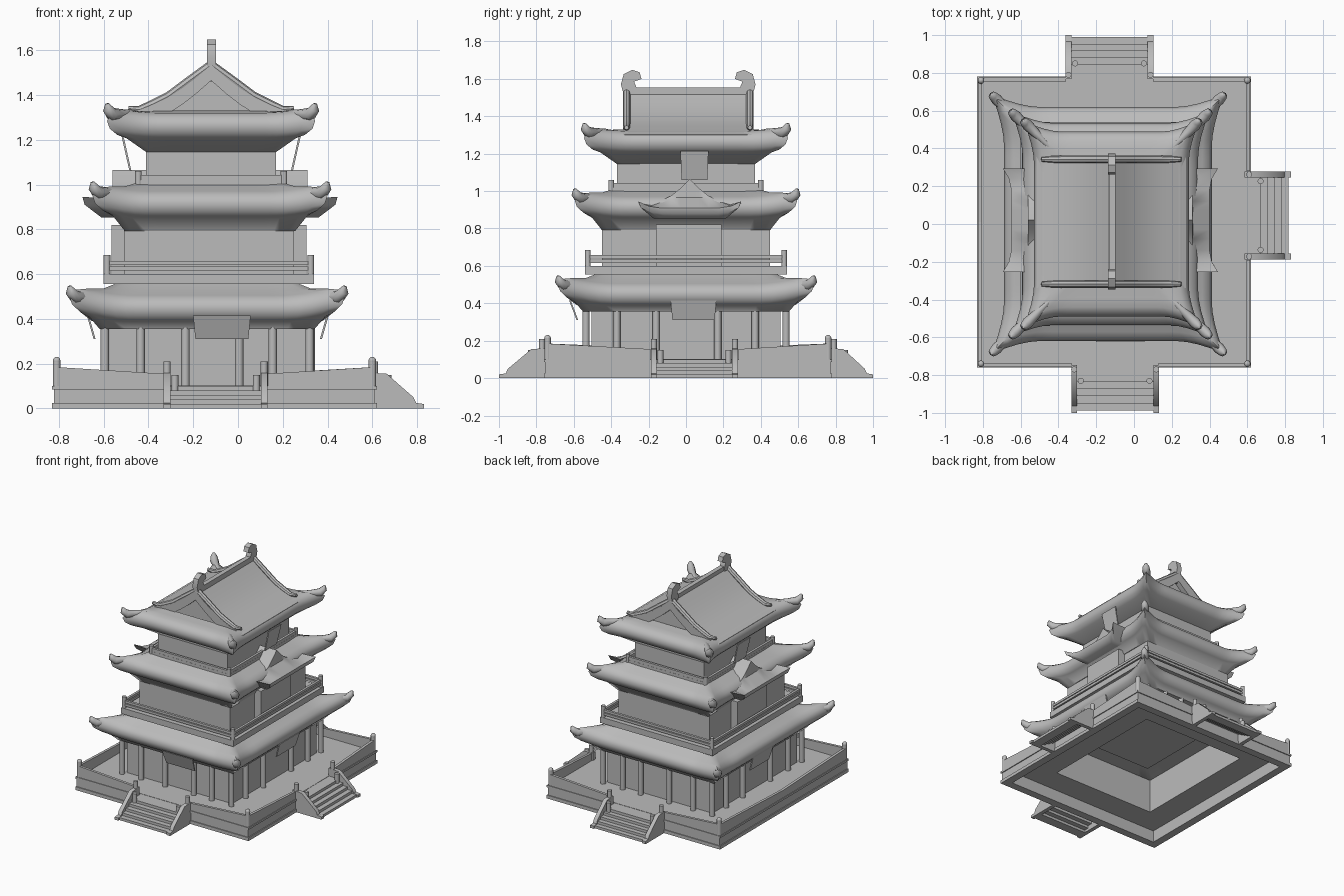
import bpy, bmesh, math
from mathutils import Matrix, Vector

if "Cube" in bpy.data.objects:
    bpy.data.objects.remove(bpy.data.objects["Cube"], do_unlink=True)

stone = bpy.data.materials.new("stone grey")
stone.use_nodes = True
GREY = (0.5, 0.5, 0.5, 1)
stone.diffuse_color = GREY
stone.node_tree.nodes["Principled BSDF"].inputs["Base Color"].default_value = GREY


def finish(name, bm, angle=40):
    bmesh.ops.recalc_face_normals(bm, faces=bm.faces)
    me = bpy.data.meshes.new(name)
    bm.to_mesh(me)
    bm.free()
    ob = bpy.data.objects.new(name, me)
    bpy.context.collection.objects.link(ob)
    me.materials.append(stone)
    bpy.ops.object.select_all(action="DESELECT")
    ob.select_set(True)
    bpy.context.view_layer.objects.active = ob
    bpy.ops.object.shade_smooth_by_angle(angle=math.radians(angle))


def box(bm, x0, x1, y0, y1, z0, z1):
    m = Matrix.Translation(((x0 + x1) / 2, (y0 + y1) / 2, (z0 + z1) / 2))
    bmesh.ops.create_cube(bm, size=1, matrix=m @ Matrix.Diagonal((x1 - x0, y1 - y0, z1 - z0, 1)))


def post(bm, x, y, z0, z1, r):
    bmesh.ops.create_cone(bm, cap_ends=True, segments=12, radius1=r, radius2=r,
                          depth=z1 - z0, matrix=Matrix.Translation((x, y, (z0 + z1) / 2)))


def prism(bm, pts, lo, hi, place):
    """Extrude a 2D outline; place(u, w, depth) gives the 3D point."""
    a = [bm.verts.new(place(u, w, lo)) for u, w in pts]
    b = [bm.verts.new(place(u, w, hi)) for u, w in pts]
    bm.faces.new(a)
    bm.faces.new(b[::-1])
    for i in range(len(pts)):
        j = (i + 1) % len(pts)
        bm.faces.new((a[i], a[j], b[j], b[i]))


def tube(bm, path, radii, n=8):
    """Round bar along a path, with its own radius at each point."""
    rings = []
    for i, p in enumerate(path):
        d = (path[min(i + 1, len(path) - 1)] - path[max(i - 1, 0)]).normalized()
        s = d.cross(Vector((0, 0, 1))).normalized()
        t = s.cross(d)
        ang = [2 * math.pi * k / n for k in range(n)]
        rings.append([bm.verts.new(p + radii[i] * (s * math.cos(a) + t * math.sin(a))) for a in ang])
    for a, b in zip(rings, rings[1:]):
        for k in range(n):
            bm.faces.new((a[k], a[k - 1], b[k - 1], b[k]))
    bm.faces.new(rings[0])
    bm.faces.new(rings[-1])


# Skirt roof lip: inset from eave, height above its underside, corner flare
LIP = [(.05, .12, .6), (.015, .10, .9), (0, .065, 1), (.012, .03, 1), (.035, .006, .8), (.055, 0, .5)]


def eave_roof(name, cx, hx, hy, z0, out, lift, rise, bracket, drop):
    """Curved skirt roof whose underside steps in over a bracket band."""
    bm = bmesh.new()
    n, rings = 24, []
    top = [(.16, rise, 0), (.10, .12 + (rise - .12) * .35, .2)]
    for d, z, e in top + LIP + [(bracket, -drop, 0), (.24, -drop, 0)]:
        ring = []
        for side in range(4):
            along, across = ((hx, hy), (hy, hx))[side % 2]
            for k in range(n):
                t = -1 + 2 * k / n
                f = e * max(0, (abs(t) - .66) / .34) ** 2
                p = Vector((t * (along - d) + math.copysign(out * f, t), -(across - d) - out * f, z0 + z + lift * f))
                p.rotate(Matrix.Rotation(side * math.pi / 2, 3, "Z"))
                ring.append(bm.verts.new(p + Vector((cx, 0, 0))))
        rings.append(ring)
    for a, b in zip(rings, rings[1:]):
        for k in range(len(a)):
            bm.faces.new((a[k - 1], a[k], b[k], b[k - 1]))
    # Upturned corner horns
    for sx in (-1, 1):
        for sy in (-1, 1):
            path = [Vector((cx + sx * (hx + o), sy * (hy + o), z0 + z)) for o, z in
                    ((-.11, .115), (-.06, .118), (-.01, .113), (out * .6, .114), (out * .92, .138), (out, .162))]
            tube(bm, path, (.006, .016, .024, .03, .024, .008))
    finish(name, bm, 60)


def railing(name, cx, hx, hy, z0, z1):
    bm = bmesh.new()
    r = .009
    for s in (-1, 1):
        for z in (z0 + (z1 - z0) * .3, z0 + (z1 - z0) * .58):
            box(bm, cx - hx, cx + hx, s * hy - r, s * hy + r, z - r, z + r)
            box(bm, cx + s * hx - r, cx + s * hx + r, -hy, hy, z - r, z + r)
        for t in (-1, 1):
            post(bm, cx + s * hx, t * hy, z0, z1, .015)
    finish(name, bm)


def storey(name, cx, hx, hy, z0, z1):
    bm = bmesh.new()
    box(bm, cx - hx, cx + hx, -hy, hy, z0, z1)
    finish(name, bm)


# Terrace: hollow plinth, floor and parapet
X0, X1, Y0, Y1 = -.83, .62, -.76, .78
bm = bmesh.new()
for w, z0, z1 in ((.06, 0, .025), (.053, .025, .085), (.06, .085, .1)):
    g = .06 - w
    box(bm, X0 + g, X1 - g, Y0 + g, Y0 + .06, z0, z1)
    box(bm, X0 + g, X1 - g, Y1 - .06, Y1 - g, z0, z1)
    box(bm, X0 + g, X0 + .06, Y0 + .06, Y1 - .06, z0, z1)
    box(bm, X1 - .06, X1 - g, Y0 + .06, Y1 - .06, z0, z1)
finish("plinth", bm)

WX, WY, CX1 = .44, .505, -.135
bm = bmesh.new()
box(bm, X0 + .03, X1 - .03, Y0 + .03, -WY, .092, .102)
box(bm, X0 + .03, X1 - .03, WY, Y1 - .03, .092, .102)
box(bm, X0 + .03, CX1 - WX, -WY, WY, .092, .102)
box(bm, CX1 + WX, X1 - .03, -WY, WY, .092, .102)
finish("terrace_floor", bm)

bm = bmesh.new()


def parapet(a, b, fixed, axis):
    """Thin wall, higher at its corner end a than at b."""
    place = (lambda u, w, d: (u, d, w)) if axis == "x" else (lambda u, w, d: (d, u, w))
    prism(bm, [(a, .095), (b, .095), (b, .155), (a, .185)], fixed - .01, fixed + .01, place)


E = .015
for y, a, b in ((Y0 + E, -.33, .13), (Y1 - E, -.36, .10)):
    parapet(X0 + E, a, y, "x")
    parapet(X1 - E, b, y, "x")
parapet(Y0 + E, -.19, X1 - E, "y")
parapet(Y1 - E, .28, X1 - E, "y")
parapet(Y0 + E, .01, X0 + E, "y")
parapet(Y1 - E, .01, X0 + E, "y")
for x in (X0 + .02, X1 - .02):
    for y in (Y0 + .02, Y1 - .02):
        post(bm, x, y, .09, .215, .017)
        bmesh.ops.create_uvsphere(bm, u_segments=10, v_segments=6, radius=.018,
                                  matrix=Matrix.Translation((x, y, .213)))
finish("parapet", bm)


def stairs(name, loc, turn, length, w=.232):
    bm = bmesh.new()
    cheek = [(-.06, 0), (-.06, .16), (.28, .155), (.8, .05), (.85, .025), (1, .02), (1, 0)]
    for s in (-1, 1):
        prism(bm, [(u * length, z) for u, z in cheek], s * w, s * (w - .03), lambda u, z, d: (d, -u, z))
        post(bm, s * (w - .015), -.01, .1, .21, .016)
        post(bm, s * (w - .05), -.07, .06, .15, .016)
    steps = 5
    for i in range(steps):
        top = .1 - i * .02
        box(bm, -w + .03, w - .03, -length * (.15 + .8 * (i + 1) / steps), -length * .8 * i / steps, top - .02, top)
    bm.transform(Matrix.Translation(loc) @ Matrix.Rotation(turn, 4, "Z"))
    finish(name, bm)


stairs("front_stairs", (-.1, Y0, 0), 0, .24)
stairs("back_stairs", (-.13, Y1, 0), math.pi, .22)
stairs("left_stairs", (X1 - .02, .045, 0), math.pi / 2, .23)

# Ground storey: open-bottomed hall and colonnade
bm = bmesh.new()
box(bm, CX1 - WX, CX1 + WX, -WY, WY, .095, .4)
low = [f for f in bm.faces if f.calc_center_median().z < .1]
bmesh.ops.delete(bm, geom=low, context="FACES_ONLY")
finish("ground_hall", bm)

bm = bmesh.new()
for s in (-1, 1):
    for x in (-.46, -.30, -.10, .14, .29, .455):
        post(bm, CX1 + x, s * .535, .095, .38, .019)
    for y in (-.37, -.16, .17, .37):
        post(bm, CX1 + s * .46, y, .095, .38, .019)
finish("columns", bm)
eave_roof("lower_roof", -.138, .55, .62, .385, .065, .05, .18, .07, .03)

# Middle storey
CX2 = -.13
storey("middle_balcony", CX2, .47, .54, .555, .6)
railing("middle_railing", CX2, .455, .525, .6, .685)
storey("middle_hall", CX2, .38, .45, .6, .86)
bm = bmesh.new()
for s in (-1, 1):
    box(bm, CX2 + s * .4 - .035, CX2 + s * .4 + .035, -.16, .19, .6, .82)
finish("side_bays", bm)
eave_roof("middle_roof", -.125, .465, .535, .85, .06, .035, .165, .085, .058)

# Side dormers: gable above a small front skirt with flared corners
GABLE = [(0, 1.065), (.05, 1.015), (.1, .975), (.16, .945), (.22, .928), (.275, .938)]
curve = [(-u, z) for u, z in GABLE[:0:-1]] + GABLE
for side, s in (("left", 1), ("right", -1)):
    bm = bmesh.new()
    rows = []
    for u, z in curve:
        f = max(0, (abs(u) - .16) / .115) ** 2
        section = [(.2, z, 1), (.435, z, 1), (.437, min(z, .965), 1), (.525 + .045 * f, .91 + .035 * f, 1),
                   (.52 + .04 * f, .88 + .03 * f, .95), (.485, .853, .7), (.2, .853, .7)]
        rows.append([bm.verts.new((-.125 + s * x, .02 + u * k, h)) for x, h, k in section])
    for a, b in zip(rows, rows[1:]):
        for i in range(len(a) - 1):
            bm.faces.new((a[i], a[i + 1], b[i + 1], b[i]))
    bm.faces.new(rows[0])
    bm.faces.new(rows[-1])
    finish(side + "_dormer", bm, 50)

# Top storey
CX3 = -.12
storey("top_balcony", CX3, .335, .41, .98, 1.02)
railing("top_railing", CX3, .325, .4, 1.0, 1.06)
storey("top_hall", CX3, .29, .37, 1.02, 1.25)
eave_roof("top_roof_skirt", CX3, .41, .49, 1.2, .055, .02, .13, .125, .058)

# Gabled top roof with recessed end walls, verges, ridge and finials
slope = [(0, 1.535), (.07, 1.475), (.13, 1.43), (.2, 1.385), (.28, 1.348), (.35, 1.323), (.395, 1.303)]
upper = [(-u, z) for u, z in slope[:0:-1]] + slope
lower = [(u * .97, z - .07) for u, z in upper[::-1]]


def gable_point(u, z, d):
    return Vector((CX3 + u, d + .012, z))


bm = bmesh.new()
prism(bm, upper + lower, -.35, .35, gable_point)
finish("top_gable_roof", bm, 50)
bm = bmesh.new()
prism(bm, [(-.3, 1.27), (.3, 1.27), (.2, 1.36), (0, 1.5), (-.2, 1.36)], -.31, .31, gable_point)
finish("gable_wall", bm)

bm = bmesh.new()
verge = [(0, 1.535), (.1, 1.462), (.19, 1.395), (.26, 1.36), (.32, 1.335), (.37, 1.34)]
for y in (-.33, .33):
    for s in (-1, 1):
        tube(bm, [gable_point(s * u, z, y) for u, z in verge], (.02, .02, .02, .02, .017, .012))
finish("verge_ridges", bm)

bm = bmesh.new()
box(bm, CX3 - .012, CX3 + .022, -.3, .32, 1.5, 1.555)
finish("main_ridge", bm)
bm = bmesh.new()
finial = [(.33, 1.46), (.36, 1.57), (.345, 1.625), (.30, 1.648), (.26, 1.635), (.25, 1.60),
          (.29, 1.585), (.275, 1.55), (.29, 1.46)]
for s in (-1, 1):
    prism(bm, finial, -.018, .022, lambda u, z, d: (CX3 + d, s * u + .012, z))
finish("ridge_finials", bm)


# Blank hanging boards under the eaves, leaning outward at the top
def board(name, width, z0, z1, top, lean, turn, cx, shift):
    bm = bmesh.new()
    prism(bm, [(-top, z1), (-top + lean, z0), (-top + lean + .009, z0), (-top + .009, z1)],
          -width / 2, width / 2, lambda u, z, d: (d, u, z))
    for v in bm.verts:
        v.co.x *= 1 if v.co.z > (z0 + z1) / 2 else .92
    bm.transform(Matrix.Translation((cx, shift, 0)) @ Matrix.Rotation(turn, 4, "Z"))
    finish(name, bm)


board("front_board", .257, .31, .415, .625, .04, 0, -.072, 0)
for side, s in (("left", 1), ("right", -1)):
    board(side + "_lower_board", .245, .31, .415, .54, .03, s * math.pi / 2, CX1, .04)
    board(side + "_upper_board", .15, 1.06, 1.215, .40, .035, s * math.pi / 2, CX3, .045)
